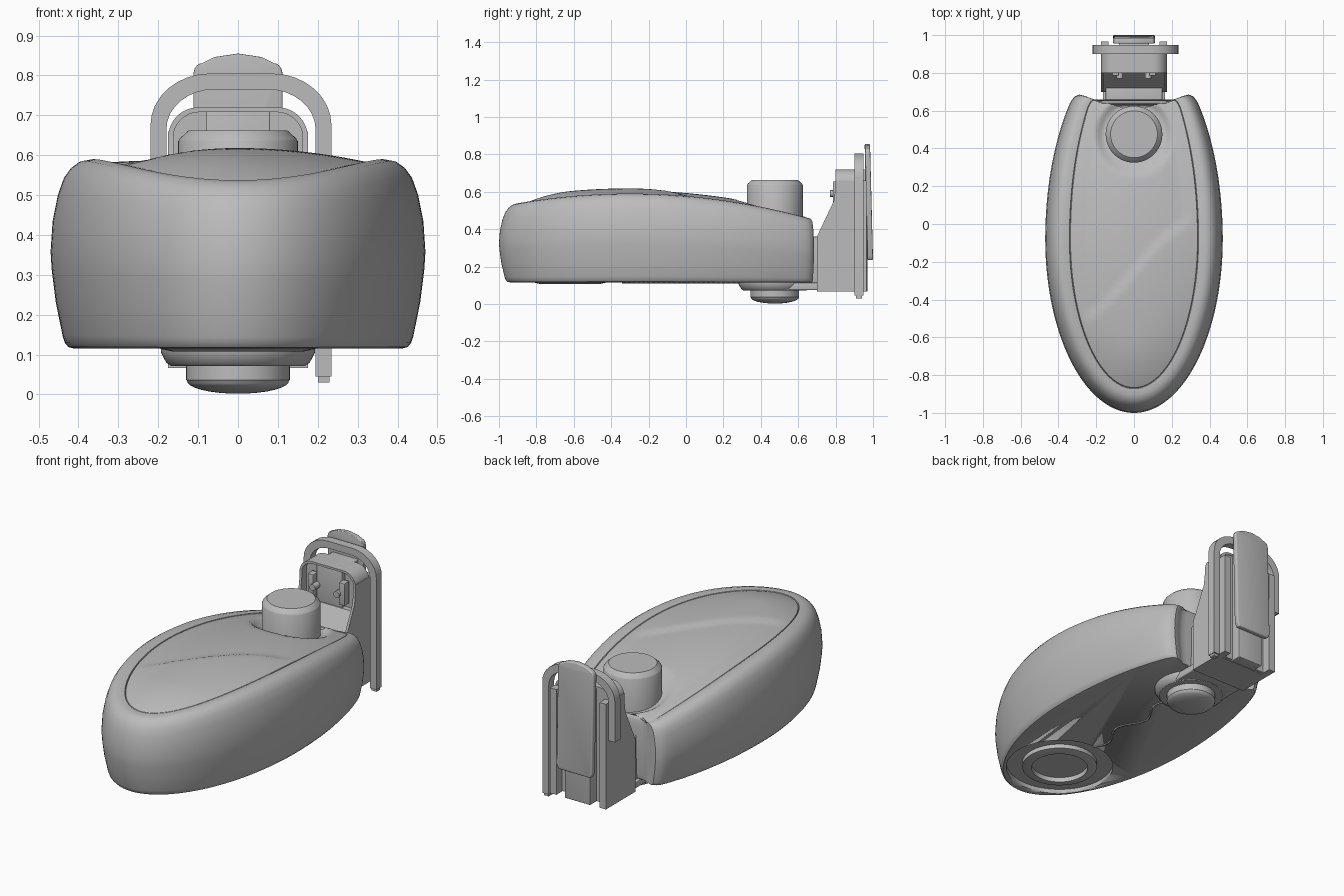
import bpy, bmesh, math
from math import sin, cos, pi

cube = bpy.data.objects.get("Cube")
if cube:
    bpy.data.objects.remove(cube, do_unlink=True)

grey = bpy.data.materials.new("plain grey")
grey.use_nodes = True
grey.diffuse_color = (0.5, 0.5, 0.5, 1)
grey.node_tree.nodes["Principled BSDF"].inputs["Base Color"].default_value = (0.5, 0.5, 0.5, 1)


def finish(name, bm, bevel=0.0, angle=30):
    bmesh.ops.remove_doubles(bm, verts=bm.verts, dist=0.0002)
    bmesh.ops.recalc_face_normals(bm, faces=bm.faces)
    mesh = bpy.data.meshes.new(name)
    bm.to_mesh(mesh)
    bm.free()
    mesh.materials.append(grey)
    ob = bpy.data.objects.new(name, mesh)
    bpy.context.collection.objects.link(ob)
    bpy.ops.object.select_all(action='DESELECT')
    bpy.context.view_layer.objects.active = ob
    ob.select_set(True)
    if bevel:
        mod = ob.modifiers.new("Bevel", 'BEVEL')
        mod.width, mod.segments = bevel, 3
        bpy.ops.object.modifier_apply(modifier=mod.name)
    bpy.ops.object.shade_smooth_by_angle(angle=math.radians(angle))
    return ob


def bridge(bm, rings):
    """Join successive closed rings of vertices with quads."""
    for a, b in zip(rings, rings[1:]):
        for i in range(len(a)):
            j = (i + 1) % len(a)
            bm.faces.new((a[i], a[j], b[j], b[i]))


def lathe(name, profile, y, n=64):
    """Turn (radius, z) pairs around a vertical axis at (0, y)."""
    bm = bmesh.new()
    rings = [[bm.verts.new((r * cos(2 * pi * i / n), y + r * sin(2 * pi * i / n), z))
              for i in range(n)] for r, z in profile]
    bridge(bm, rings)
    bm.faces.new(rings[0])
    bm.faces.new(rings[-1])
    return finish(name, bm)


def slab(name, pts, axis, lo, hi, bevel=0.0):
    """Extrude a 2D outline along an axis from lo to hi."""
    place = {'x': lambda p, q, d: (d, p, q),
             'y': lambda p, q, d: (p, d, q),
             'z': lambda p, q, d: (p, q, d)}[axis]
    bm = bmesh.new()
    rings = [[bm.verts.new(place(p, q, d)) for p, q in pts] for d in (lo, hi)]
    bridge(bm, rings)
    for r in rings:
        bm.faces.new(r)
    return finish(name, bm, bevel)


def box(name, x0, x1, y0, y1, z0, z1, bevel=0.0):
    return slab(name, [(x0, y0), (x1, y0), (x1, y1), (x0, y1)], 'z', z0, z1, bevel)


def arch(w, top, rx, rz, cx=0.0, n=8):
    """Rounded top outline running from right to left."""
    right = [(w - rx + rx * cos(pi / 2 * i / n), top - rz + rz * sin(pi / 2 * i / n))
             for i in range(n + 1)]
    return [(cx + x, z) for x, z in right] + [(cx - x, z) for x, z in reversed(right)]


# ---- Main body: one plan outline, lofted through inset rings ----
FLOOR = 0.115


def rim(y):
    return 0.59 - 0.13 * ((y + 0.3) / 0.95) ** 2


def smooth(t):
    t = max(0.0, min(1.0, t))
    return t * t * (3 - 2 * t)


def plan():
    half = []
    for i in range(40):                               # rounded nose
        a = pi / 2 * i / 40
        half.append((0.47 * sin(a), -0.08 - 0.92 * cos(a)))
    for i in range(25):                               # tapering flank
        y = -0.08 + 0.72 * i / 24
        half.append((0.47 * math.sqrt(1 - ((y + 0.08) / 1.04) ** 2), y))
    half += [(0.327, 0.66), (0.312, 0.676), (0.29, 0.685), (0.268, 0.68), (0.245, 0.668)]
    half += [(0.22 * (1 - i / 8), 0.66) for i in range(9)]
    return half + [(-x, y) for x, y in reversed(half[1:-1])]


def inset(p, d):
    x, y = p
    y = -0.08 + (y + 0.08) * (1 - d / 0.92) if y < -0.08 else y - 0.2 * d * smooth(y / 0.6)
    return x * (1 - d / 0.47), y


def crown(x, y, t):
    """Height of the top panel: dome, flowing step and knob recess."""
    z = rim(y) - 0.008 + 0.036 * t * (2 - t)
    wave = -0.25 + 0.85 * x + 0.04 * sin(9 * x)
    z -= 0.012 * smooth((y - wave) / 0.06 + 0.5) * min(1, 4 * t)
    r = math.hypot(x, y - 0.47)
    return z - 0.035 * smooth((0.215 - r) / 0.06) * min(1, 5 * t)


outline = plan()
bm = bmesh.new()
section = [(0.06, 0), (0.045, 0.008), (0.036, 0.03), (0.03, 0.07), (0.013, 0.25), (0.003, 0.42),
           (0, 0.52), (0.005, 0.68), (0.018, 0.82), (0.033, 0.91), (0.05, 0.96),
           (0.07, 0.99), (0.095, 1.0), (0.128, 0.985), (0.131, 0.968)]
rings = []
for d, f in section:
    ring = []
    for p in outline:
        x, y = inset(p, d)
        ring.append(bm.verts.new((x, y, FLOOR + f * (rim(y) - FLOOR))))
    rings.append(ring)
STEPS = 24
for k in range(STEPS + 1):
    t, ring = k / STEPS, []
    for p in outline:
        x, y = inset(p, 0.134)
        x, y = x * (1 - t), y + (max(-0.6, min(0.6, y)) - y) * t
        ring.append(bm.verts.new((x, y, crown(x, y, t))))
    rings.append(ring)
bridge(bm, rings)
bm.faces.new(rings[0])
body = finish("main_body", bm)

# Round recess in the underside
cutter = lathe("underside_cutter", [(0.285, 0.0), (0.285, 0.14)], -0.62)
mod = body.modifiers.new("Recess", 'BOOLEAN')
mod.object, mod.operation, mod.solver = cutter, 'DIFFERENCE', 'EXACT'
bpy.context.view_layer.objects.active = body
bpy.ops.object.modifier_apply(modifier=mod.name)
bpy.data.objects.remove(cutter, do_unlink=True)

# Foot ring with a hollow centre
lathe("foot_ring", [(0.2, 0.145), (0.2, 0.116), (0.165, 0.108), (0.15, 0.108),
                    (0.15, 0.135), (0.02, 0.135)], -0.62)

# Wavy seam under the body
curve = bpy.data.curves.new("underside_seam", 'CURVE')
curve.dimensions, curve.bevel_depth, curve.bevel_resolution = '3D', 0.005, 1
spline = curve.splines.new('POLY')
spline.points.add(24)
for i, pt in enumerate(spline.points):
    pt.co = (-0.035 * sin(4 * pi * i / 24), -0.34 + 0.64 * i / 24, FLOOR, 1)
curve.materials.append(grey)
bpy.context.collection.objects.link(bpy.data.objects.new("underside_seam", curve))

# ---- Knob on top and pivot below ----
lathe("top_knob", [(0.15, 0.4), (0.15, 0.635), (0.146, 0.642), (0.124, 0.662), (0.02, 0.662)], 0.475)
lathe("pivot_flange", [(0.195, 0.13), (0.193, 0.105), (0.18, 0.08), (0.168, 0.072), (0.02, 0.072)], 0.475)
lathe("pivot_button", [(0.13, 0.09), (0.13, 0.036)]
      + [(0.128 * cos(a * pi / 16), 0.034 - 0.032 * sin(a * pi / 16)) for a in range(8)], 0.475)

# ---- Rear bracket ----
box("lower_arm", -0.165, 0.165, 0.475, 0.8, 0.074, 0.114, 0.006)
box("neck_block", -0.15, 0.15, 0.63, 0.74, 0.1, 0.36, 0.006)
cheek = [(0.7, 0.066), (0.7, 0.36), (0.79, 0.55), (0.8, 0.62), (0.8, 0.66), (0.92, 0.66), (0.92, 0.066)]
for side, s in (("left", 1), ("right", -1)):
    slab(side + "_cheek", cheek, 'x', s * 0.161, s * 0.175)
    box(side + "_rear_rail", *sorted((s * 0.135, s * 0.175)), 0.9, 0.965, 0.066, 0.66)
    box(side + "_guide", *sorted((s * 0.08, s * 0.115)), 0.785, 0.83, 0.53, 0.655, 0.003)
    # Small pin facing forward
    pin = [(s * 0.075 + 0.018 * cos(i * pi / 8), 0.59 + 0.018 * sin(i * pi / 8)) for i in range(16)]
    slab(side + "_pin", pin, 'y', 0.77, 0.84)
ramp = [(0.7, 0.066), (0.7, 0.33), (0.81, 0.5), (0.9, 0.5), (0.9, 0.066)]
slab("sloped_core", ramp, 'x', -0.161, 0.161)
outer, inner = arch(0.175, 0.72, 0.075, 0.075), arch(0.163, 0.708, 0.066, 0.066)
slab("bracket_hood", [(0.175, 0.45)] + outer + [(-0.175, 0.45), (-0.163, 0.45)]
     + inner[::-1] + [(0.163, 0.45)], 'y', 0.8, 0.92)
slab("bracket_back_wall", [(0.17, 0.07)] + arch(0.17, 0.715, 0.07, 0.07) + [(-0.17, 0.07)],
     'y', 0.84, 0.915)
box("centre_plate", -0.08, 0.08, 0.815, 0.85, 0.48, 0.72, 0.003)
box("rear_spine", -0.08, 0.08, 0.9, 0.97, 0.066, 0.72, 0.004)

# Strap hoop with one long leg and one short leg
CX = 0.0075
outer, inner = arch(0.227, 0.805, 0.15, 0.13, CX), arch(0.187, 0.765, 0.12, 0.1, CX)
slab("strap_hoop", [(CX + 0.227, 0.045)] + outer + [(CX - 0.227, 0.45), (CX - 0.187, 0.45)]
     + inner[::-1] + [(CX + 0.187, 0.045)], 'y', 0.9, 0.948)
box("hoop_leg_tip", 0.2, 0.23, 0.908, 0.94, 0.03, 0.05)

# Clip pad at the very back, leaning slightly
bm = bmesh.new()
pad = [(0.1, 0.235), (0.112, 0.26)] + arch(0.112, 0.83, 0.02, 0.03)
pad = pad[:11] + [(0.06, 0.846), (0, 0.855), (-0.06, 0.846)] + pad[11:] + [(-0.112, 0.26), (-0.1, 0.235)]
loops = [[bm.verts.new((x, d + 0.016 * (0.855 - z) / 0.62, z)) for x, z in pad] for d in (0.955, 0.984)]
bridge(bm, loops)
for loop in loops:
    bm.faces.new(loop)
finish("clip_pad", bm, 0.006)
